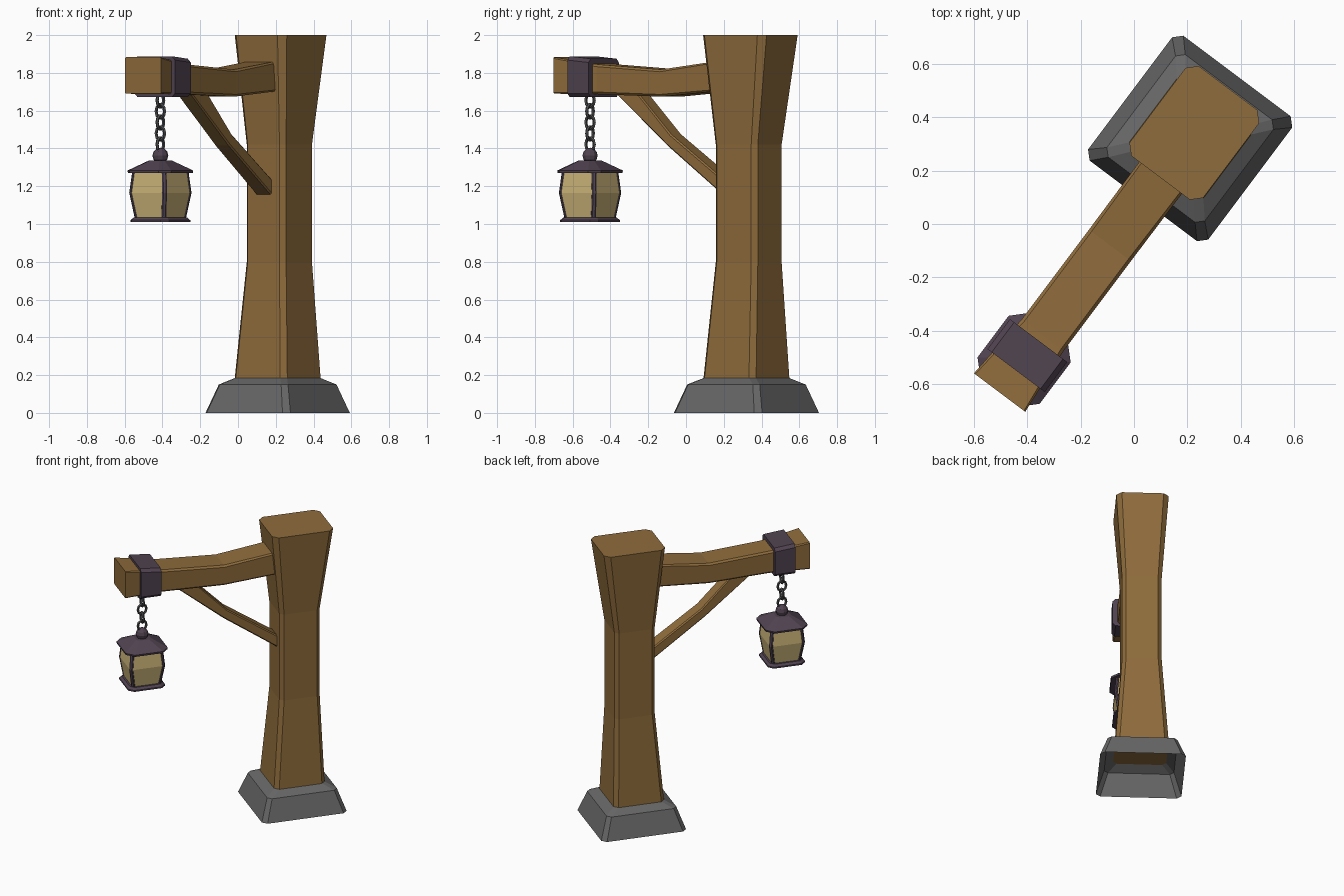
import bpy, bmesh, math
from mathutils import Matrix, Vector

if "Cube" in bpy.data.objects:
    bpy.data.objects.remove(bpy.data.objects["Cube"])

# Local frame: x runs along the arm, y across it; origin is the post foot
FRAME = Matrix.Translation((0.21, 0.32, 0)) @ Matrix.Rotation(math.atan2(-0.8, -0.6), 4, 'Z')
LAMP_X = 1.035


def material(name, rgb):
    m = bpy.data.materials.new(name)
    m.diffuse_color = (*rgb, 1)
    m.use_nodes = True
    m.node_tree.nodes["Principled BSDF"].inputs["Base Color"].default_value = m.diffuse_color
    return m


WOOD = material("brown wood", (0.275, 0.150, 0.045))
STONE = material("grey stone", (0.135, 0.135, 0.135))
METAL = material("purple iron", (0.080, 0.056, 0.080))
GLASS = material("pale yellow glass", (0.60, 0.46, 0.19))
CHAIN = material("dark chain steel", (0.075, 0.075, 0.080))


def finish(name, bm, mat):
    bmesh.ops.recalc_face_normals(bm, faces=bm.faces)
    mesh = bpy.data.meshes.new(name)
    bm.to_mesh(mesh)
    bm.free()
    mesh.materials.append(mat)
    ob = bpy.data.objects.new(name, mesh)
    ob.matrix_world = FRAME
    bpy.context.collection.objects.link(ob)
    return ob


def octagon(a, b, c):
    """Rectangle of half sizes a, b with corners cut by c."""
    return [(a, b - c), (a - c, b), (c - a, b), (-a, b - c),
            (-a, c - b), (c - a, -b), (a - c, -b), (a, c - b)]


def loft(name, rings, mat, bottom=True, top=True):
    bm = bmesh.new()
    vs = [[bm.verts.new(p) for p in r] for r in rings]
    n = len(vs[0])
    for r, s in zip(vs, vs[1:]):
        for i in range(n):
            j = (i + 1) % n
            bm.faces.new((r[i], r[j], s[j], s[i]))
    if bottom:
        bm.faces.new(vs[0][::-1])
    if top:
        bm.faces.new(vs[-1])
    return finish(name, bm, mat)


def upright(name, rows, mat, **kw):
    """rows: centre x, half x, half y, corner cut, z"""
    return loft(name, [[(x + p, q, z) for p, q in octagon(a, b, c)]
                       for x, a, b, c, z in rows], mat, **kw)


def beam(name, rows, mat):
    """rows: lower (x, z), upper (x, z), half width, corner cut"""
    rings = []
    for lo, up, w, c in rows:
        lo, up = Vector(lo), Vector(up)
        mid, half = (lo + up) / 2, (up - lo) / 2
        h = half.length
        ring = []
        for p, q in octagon(w, h, c):
            m = mid + half * (q / h)
            ring.append((m.x, p, m.y))
        rings.append(ring)
    return loft(name, rings, mat)


# Hollow stone foot and flaring wooden post
upright("stone_foot", [(0, 0.292, 0.281, 0.03, 0), (0, 0.24, 0.229, 0.026, 0.15),
                       (0, 0.172, 0.172, 0.025, 0.185)], STONE, bottom=False, top=False)
upright("post", [(0, 0.174, 0.174, 0.027, 0.182), (-0.015, 0.139, 0.130, 0.025, 0.8),
                 (-0.015, 0.139, 0.130, 0.025, 1.42), (-0.026, 0.210, 0.172, 0.035, 2.0)], WOOD)

# Sagging arm and bent brace
beam("arm", [((0.08, 1.707), (0.08, 1.868), 0.100, 0.008),
             ((0.50, 1.674), (0.50, 1.818), 0.098, 0.012),
             ((0.92, 1.687), (0.92, 1.845), 0.098, 0.012),
             ((1.188, 1.69), (1.188, 1.883), 0.120, 0.006)], WOOD)
beam("brace", [((0.08, 1.125), (0.07, 1.205), 0.053, 0.008),
               ((0.49, 1.415), (0.465, 1.475), 0.050, 0.008),
               ((0.84, 1.70), (0.69, 1.70), 0.050, 0.008)], WOOD)

# Iron band round the arm
beam("arm_band", [((0.945, 1.672), (0.945, 1.875), 0.134, 0.02),
                  ((1.085, 1.672), (1.085, 1.888), 0.134, 0.02)], METAL)

# Chain of alternating links
LINKS = 5
for k in range(LINKS):
    bm = bmesh.new()
    n, m = 10, 5
    turn = Matrix.Rotation(math.pi / 2 * (k % 2), 4, 'Z')
    centre = Vector((LAMP_X, 0, 1.655 - k * 0.0585))
    grid = []
    for i in range(n):
        t = 2 * math.pi * i / n
        out = Vector((math.cos(t), 0, math.sin(t)))
        path = Vector((0.029 * out.x, 0, 0.036 * out.z))
        ring = []
        for j in range(m):
            s = 2 * math.pi * j / m
            p = path + 0.009 * (out * math.cos(s) + Vector((0, math.sin(s), 0)))
            ring.append(bm.verts.new(centre + turn @ p))
        grid.append(ring)
    for i in range(n):
        for j in range(m):
            i2, j2 = (i + 1) % n, (j + 1) % m
            bm.faces.new((grid[i][j], grid[i2][j], grid[i2][j2], grid[i][j2]))
    finish("chain_link_%d" % (k + 1), bm, CHAIN)

# Lantern knob
bm = bmesh.new()
bmesh.ops.create_uvsphere(bm, u_segments=10, v_segments=6, radius=0.042,
                          matrix=Matrix.Translation((LAMP_X, 0, 1.362)))
finish("lantern_knob", bm, METAL)

# Lantern roof and floor plate
upright("lantern_roof", [(LAMP_X, 0.143, 0.143, 0.048, 1.270), (LAMP_X, 0.145, 0.145, 0.048, 1.283),
                         (LAMP_X, 0.050, 0.050, 0.018, 1.337)], METAL)
upright("lantern_floor", [(LAMP_X, 0.127, 0.127, 0.032, 1.010), (LAMP_X, 0.127, 0.127, 0.032, 1.020),
                          (LAMP_X, 0.112, 0.112, 0.026, 1.034)], METAL)

# Bulging glass and its four corner bars
SHAPE = [(0.098, 1.03), (0.119, 1.165), (0.108, 1.275)]
upright("lantern_glass", [(LAMP_X, s, s, 0.018, z) for s, z in SHAPE], GLASS)
for sx in (1, -1):
    for sy in (1, -1):
        rings = [[(LAMP_X + sx * (s - 0.011 + p), sy * (s - 0.011 + q), z)
                  for p, q in octagon(0.014, 0.014, 0.010)] for s, z in SHAPE]
        loft("lantern_bar", rings, METAL)
